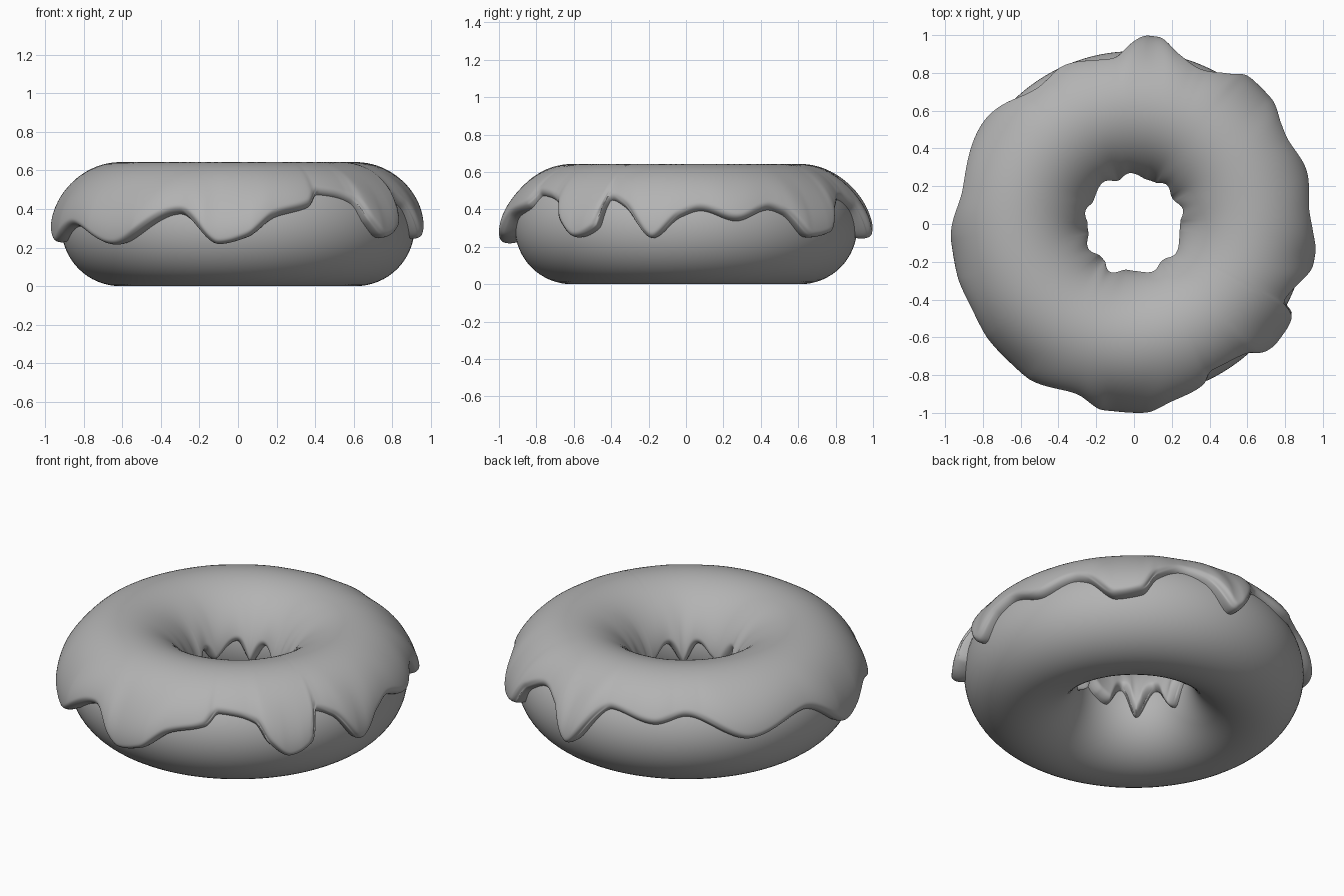
import bpy
import math
from mathutils import Vector, kdtree

RING_RADIUS, TUBE_RADIUS = 0.61, 0.305
ICING = 0.033          # thickness over the top
STEPS, ROWS = 540, 72

# Height of the icing rim at angles (degrees) measured from the front toward +x
OUTER_RIM = [(3, .25), (12, .36), (24, .42), (28, .49), (34, .48), (41, .44),
             (45, .33), (52, .245), (60, .30), (63, .465), (69, .42), (79, .24),
             (88, .36), (95, .4), (107, .34), (119, .405), (124, .38),
             (134, .245), (143, .27), (148, .39), (157, .465), (165, .41),
             (174, .24), (188, .48), (204, .43), (215, .48), (237, .33),
             (259, .41), (280, .22), (297, .31), (318, .21), (341, .38),
             (354, .215)]
INNER_RIM = [(5, .3), (22, .36), (38, .24), (55, .36), (72, .3), (90, .24),
             (107, .36), (123, .24), (140, .36), (156, .22), (185, .36),
             (200, .25), (216, .37), (243, .28), (255, .35), (275, .22),
             (298, .37), (318, .21), (333, .39), (350, .27)]


def rim_height(points, angle):
    """Smooth periodic curve through the rim points, without overshoot."""
    n = len(points)

    def pt(k):
        a, z = points[k % n]
        return a + 360 * (k // n), z

    def slope(k):
        (a0, z0), (a1, z1), (a2, z2) = pt(k - 1), pt(k), pt(k + 1)
        p, q = (z1 - z0) / (a1 - a0), (z2 - z1) / (a2 - a1)
        return 2 * p * q / (p + q) if p * q > 0 else 0

    k = max((i for i in range(n) if points[i][0] <= angle), default=-1)
    (a0, z0), (a1, z1) = pt(k), pt(k + 1)
    w = a1 - a0
    t = (angle - a0) / w
    s = t * t * (3 - 2 * t)
    return (z0 + (z1 - z0) * s + w * slope(k) * t * (1 - t) ** 2
            - w * slope(k + 1) * t * t * (1 - t))


def on_tube(angle, tilt, radius):
    """Point on the ring: tilt 0 faces outward, pi faces the hole."""
    rho = RING_RADIUS + radius * math.cos(tilt)
    return Vector((rho * math.sin(angle), -rho * math.cos(angle),
                   TUBE_RADIUS + radius * math.sin(tilt)))


def rim_tilt(z):
    return math.asin((z - TUBE_RADIUS) / (TUBE_RADIUS + ICING))


def puff(z, size):
    """Extra thickness of a drip, larger the lower it hangs."""
    return size * min(1, max(0, (0.46 - z) / 0.2))


def finish(obj, material):
    obj.data.materials.append(material)
    for poly in obj.data.polygons:
        poly.use_smooth = True


if "Cube" in bpy.data.objects:
    bpy.data.objects.remove(bpy.data.objects["Cube"], do_unlink=True)

grey = bpy.data.materials.new("plain grey")
grey.use_nodes = True
grey.diffuse_color = (0.45, 0.45, 0.45, 1)
grey.node_tree.nodes["Principled BSDF"].inputs["Base Color"].default_value = grey.diffuse_color

# Dough ring
bpy.ops.mesh.primitive_torus_add(major_radius=RING_RADIUS, minor_radius=TUBE_RADIUS,
                                 major_segments=128, minor_segments=64,
                                 location=(0, 0, TUBE_RADIUS))
dough = bpy.context.object
dough.name = "dough"
finish(dough, grey)

# Rim curves of the icing, with a lookup for the distance to them
rims = []
tree = kdtree.KDTree(2 * STEPS)
for i in range(STEPS):
    degrees = 360 * i / STEPS
    angle = math.radians(degrees)
    z_out, z_in = rim_height(OUTER_RIM, degrees), rim_height(INNER_RIM, degrees)
    start, end = rim_tilt(z_out), math.pi - rim_tilt(z_in)
    rims.append((angle, start, end, z_out, z_in))
    tree.insert(on_tube(angle, start, TUBE_RADIUS), 2 * i)
    tree.insert(on_tube(angle, end, TUBE_RADIUS), 2 * i + 1)
tree.balance()

# Icing sheet with a rounded lip and swollen drips
verts, faces = [], []
for i, (angle, start, end, z_out, z_in) in enumerate(rims):
    swell_out = puff(z_out, 0.026 + 0.03 * math.cos(angle) ** 2)
    swell_in = puff(z_in, 0.03)
    for j in range(ROWS + 1):
        t = j / ROWS
        t -= 0.85 * math.sin(math.tau * t) / math.tau   # finer rows at the rims
        tilt = start + (end - start) * t
        dist = tree.find(on_tube(angle, tilt, TUBE_RADIUS))[2]
        lip = math.sqrt(1 - (1 - min(dist / 0.035, 1)) ** 2)
        drop_out = TUBE_RADIUS * (tilt - start) / 0.17
        drop_in = TUBE_RADIUS * (end - tilt) / 0.17
        thick = (ICING + swell_out * math.exp(-drop_out ** 2)
                 + swell_in * math.exp(-drop_in ** 2))
        depth = -0.008 + (thick + 0.008) * lip
        verts.append(on_tube(angle, tilt, TUBE_RADIUS + depth))
for i in range(STEPS):
    a, b = i * (ROWS + 1), (i + 1) % STEPS * (ROWS + 1)
    faces += [(a + j, b + j, b + j + 1, a + j + 1) for j in range(ROWS)]

mesh = bpy.data.meshes.new("icing")
mesh.from_pydata(verts, [], faces)
icing = bpy.data.objects.new("icing", mesh)
bpy.context.collection.objects.link(icing)
finish(icing, grey)

# Soften the drips
soften = icing.modifiers.new("soften", 'SMOOTH')
soften.factor = 0.5
soften.iterations = 2
